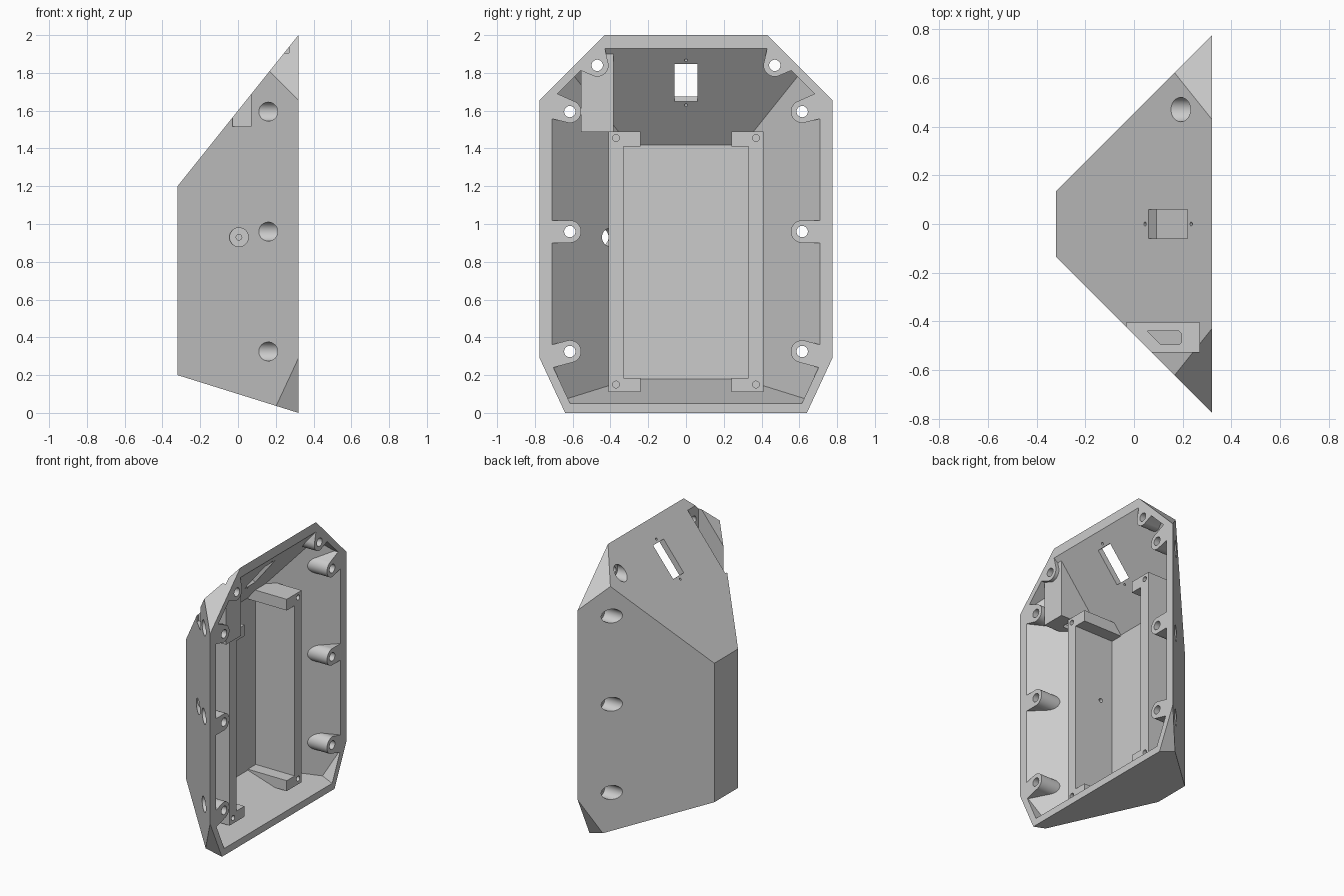
import bpy, bmesh, math
from mathutils import Matrix, Vector

if "Cube" in bpy.data.objects:
    bpy.data.objects.remove(bpy.data.objects["Cube"])

grey = bpy.data.materials.new("plain grey")
grey.use_nodes = True
grey.diffuse_color = (0.6, 0.6, 0.6, 1)
grey.node_tree.nodes["Principled BSDF"].inputs["Base Color"].default_value = (0.6, 0.6, 0.6, 1)

TOP, BOT, CORNER = 1.25, -0.3125, 0.4655  # slopes of roof, underside, lower corners


def make(name, bm):
    bmesh.ops.recalc_face_normals(bm, faces=bm.faces)
    mesh = bpy.data.meshes.new(name)
    bm.to_mesh(mesh)
    bm.free()
    obj = bpy.data.objects.new(name, mesh)
    mesh.materials.append(grey)
    bpy.context.collection.objects.link(obj)
    return obj


def hull(name, points):
    bm = bmesh.new()
    for p in points:
        bm.verts.new(p)
    bmesh.ops.convex_hull(bm, input=bm.verts)
    bmesh.ops.dissolve_limit(bm, angle_limit=0.01, verts=bm.verts, edges=bm.edges)
    return make(name, bm)


def box(x, y, z, matrix=Matrix()):
    return hull("block", [matrix @ Vector((a, b, c)) for a in x for b in y for c in z])


def rod(start, end, radius):
    a, b = Vector(start), Vector(end)
    bm = bmesh.new()
    turn = (b - a).to_track_quat('Z', 'Y').to_matrix().to_4x4()
    bmesh.ops.create_cone(bm, cap_ends=True, segments=32, radius1=radius, radius2=radius,
                          depth=(b - a).length, matrix=Matrix.Translation((a + b) / 2) @ turn)
    return make("rod", bm)


def combine(target, tool, operation):
    mod = target.modifiers.new("combine", 'BOOLEAN')
    mod.operation, mod.solver, mod.object = operation, 'EXACT', tool
    bpy.context.view_layer.objects.active = target
    bpy.ops.object.modifier_apply(modifier=mod.name)
    bpy.data.objects.remove(tool)


def frustum(name, x0, x1, side, top, bottom, chamfer, corner):
    """Tapered body with its four long corners trimmed parallel to x."""
    def roof(x): return top + TOP * x
    def under(x): return bottom + BOT * x
    xt = (chamfer - side - top) / (1 + TOP)
    xb = (corner + CORNER * bottom - side) / (1 - CORNER * BOT)
    y1 = side + x1
    half = [(x0, side + x0, roof(x0)), (x0, side + x0, under(x0)),
            (x1, chamfer - roof(x1), roof(x1)), (x1, y1, chamfer - y1),
            (x1, y1, (y1 - corner) / CORNER), (x1, corner + CORNER * under(x1), under(x1)),
            (xt, side + xt, roof(xt)), (xb, side + xb, under(xb))]
    return hull(name, half + [(x, -y, z) for x, y, z in half])


body = frustum("enclosure_shell", -0.32, 0.32, 0.455, 1.6, 0.1, 2.43, 0.64)
cavity = frustum("cavity", -0.09, 0.4, 0.39, 1.53, 0.15, 2.37, 0.59)
combine(cavity, box((-0.09, 0.15), (-0.36, 0.36), (0.18, 1.41)), 'UNION')

# Screw bosses: y, z, directions of the webs that tie them to the wall
bosses = [(0.47, 1.84, (23, 77)), (0.615, 1.595, (14, 24)),
          (0.615, 0.96, (0,)), (0.615, 0.325, (-15,))]

# Everything taken out of the cavity stays solid in the shell
for s in (-1, 1):
    rail = sorted((s * 0.33, s * 0.41))
    tab = sorted((s * 0.24, s * 0.409))
    combine(cavity, box((-0.3, 0.22), rail, (0.11, 1.49)), 'DIFFERENCE')
    for z in ((1.41, 1.49), (0.11, 0.185)):
        combine(cavity, box((-0.3, 0.22), tab, z), 'DIFFERENCE')
    for y, z, webs in bosses:
        combine(cavity, rod((-0.3, s * y, z), (0.5, s * y, z), 0.06), 'DIFFERENCE')
        for angle in webs:
            a = math.radians(angle if s > 0 else 180 - angle)
            place = Matrix.Translation((0, s * y, z)) @ Matrix.Rotation(a, 4, 'X')
            combine(cavity, box((-0.3, 0.5), (0, 0.25), (-0.0595, 0.0595), place), 'DIFFERENCE')

# Connector housing
combine(cavity, box((-0.3, 0.295), (-0.557, -0.385), (1.488, 2.2)), 'DIFFERENCE')
combine(body, cavity, 'DIFFERENCE')

# Screw holes, counterbores and rail pilot holes
for s in (-1, 1):
    for y, z, webs in bosses:
        combine(body, rod((-0.3, s * y, z), (0.5, s * y, z), 0.03), 'DIFFERENCE')
        combine(body, rod((-0.3, s * y, z), (0.25, s * y, z), 0.05), 'DIFFERENCE')
    for z in (0.15, 1.455):
        combine(body, rod((0.1, s * 0.37, z), (0.3, s * 0.37, z), 0.018), 'DIFFERENCE')

# Connector recess with its port
combine(body, box((-0.03, 0.27), (-0.525, -0.405), (1.515, 2.2)), 'DIFFERENCE')
port = [(0.055, -0.44), (0.185, -0.44), (0.195, -0.45), (0.195, -0.485),
        (0.185, -0.495), (0.11, -0.495)]
combine(body, hull("port", [(x, y, z) for x, y in port for z in (1.45, 1.6)]), 'DIFFERENCE')

# Switch window and its two fixing holes, square to the sloping roof
slope = Matrix.Translation((0.14, 0, 1.775)) @ Matrix.Rotation(-math.atan(TOP), 4, 'Y')
combine(body, box((-0.128, 0.128), (-0.06, 0.06), (-0.12, 0.1), slope), 'DIFFERENCE')
for x in (-0.152, 0.152):
    combine(body, rod(slope @ Vector((x, 0, -0.1)), slope @ Vector((x, 0, 0.1)), 0.008), 'DIFFERENCE')

# Side jack hole
combine(body, rod((0.005, -0.7, 0.93), (0.005, -0.395, 0.93), 0.05), 'DIFFERENCE')
combine(body, rod((0.005, -0.5, 0.93), (0.005, -0.25, 0.93), 0.015), 'DIFFERENCE')

bpy.ops.object.select_all(action='DESELECT')
body.select_set(True)
bpy.context.view_layer.objects.active = body
bpy.ops.object.shade_smooth_by_angle(angle=math.radians(25))
